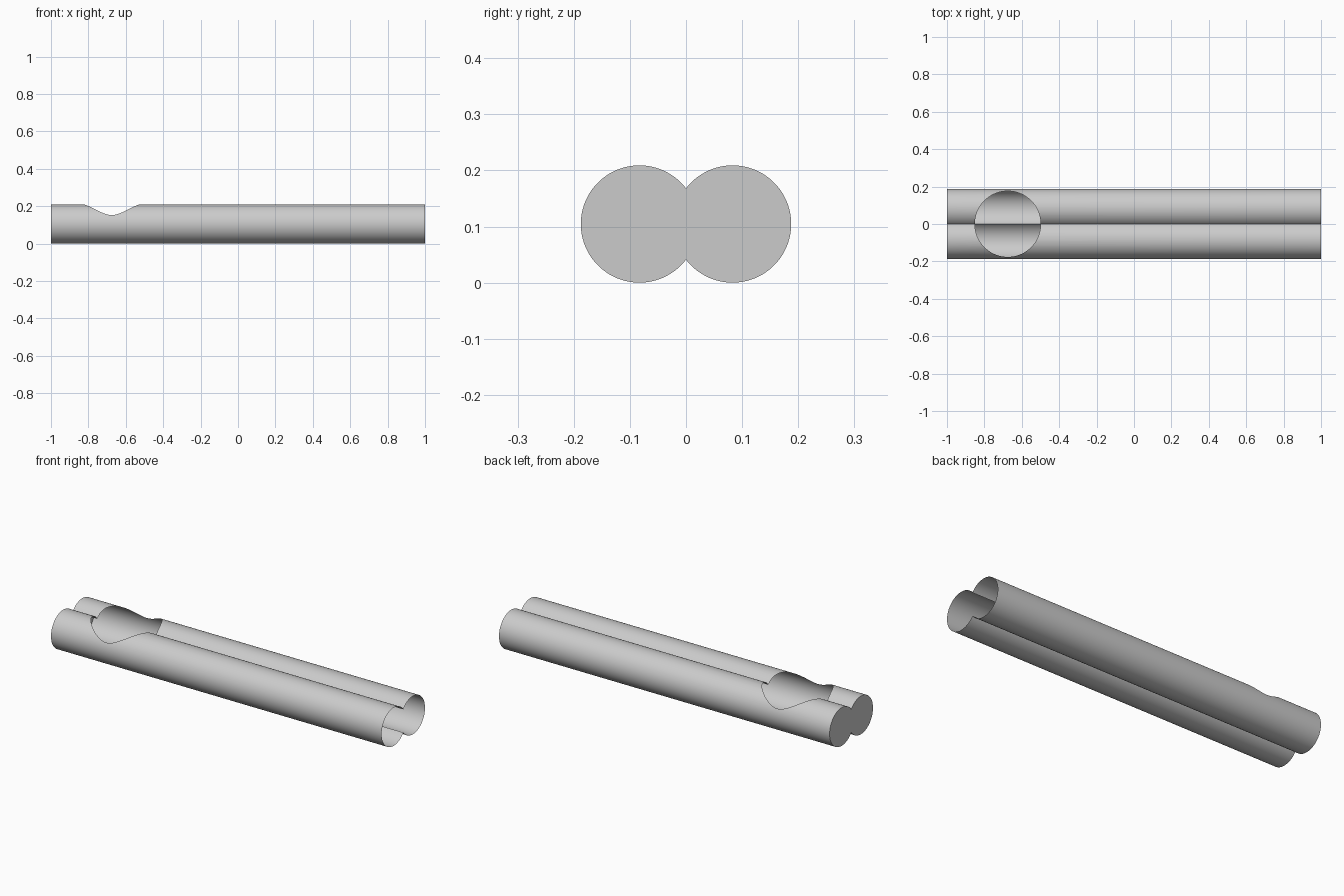
import bpy, bmesh, math
from mathutils import Vector

if "Cube" in bpy.data.objects:
    bpy.data.objects.remove(bpy.data.objects["Cube"], do_unlink=True)

R, OFFSET = 0.1045, 0.083           # tube radius, distance of each axis from the middle
HOLE_X, HOLE_R = -0.675, 0.176
STEPS = 72

grey = bpy.data.materials.new("light grey")
grey.use_nodes = True
colour = (0.6, 0.6, 0.6, 1)
grey.diffuse_color = colour
grey.node_tree.nodes["Principled BSDF"].inputs["Base Color"].default_value = colour


def add_object(name, bm):
    mesh = bpy.data.meshes.new(name)
    bm.to_mesh(mesh)
    bm.free()
    obj = bpy.data.objects.new(name, mesh)
    bpy.context.collection.objects.link(obj)
    return obj


# Double tube: two overlapping circles as one outline, extruded along x
half = math.pi - math.acos(OFFSET / R)
arc = [-half + 2 * half * i / STEPS for i in range(STEPS + 1)]
right_side = [(OFFSET + R * math.cos(a), R + R * math.sin(a)) for a in arc]
outline = right_side + [(-y, z) for y, z in reversed(right_side[1:-1])]

bm = bmesh.new()
end = bm.faces.new([bm.verts.new((-1, y, z)) for y, z in outline])
extruded = bmesh.ops.extrude_face_region(bm, geom=[end], use_keep_orig=True)
bmesh.ops.translate(bm, vec=(2, 0, 0),
                    verts=[g for g in extruded["geom"] if isinstance(g, bmesh.types.BMVert)])
bmesh.ops.recalc_face_normals(bm, faces=bm.faces)
tube = add_object("double_tube", bm)
tube.data.materials.append(grey)

# Round opening cut down from above
bm = bmesh.new()
bmesh.ops.create_cone(bm, cap_ends=True, segments=96, radius1=HOLE_R, radius2=HOLE_R, depth=0.3)
bmesh.ops.translate(bm, verts=bm.verts, vec=(HOLE_X, 0, R + 0.15))
cutter = add_object("hole_cutter", bm)
cutter.hide_render = True

cut = tube.modifiers.new("hole", 'BOOLEAN')
cut.operation = 'DIFFERENCE'
cut.solver = 'EXACT'
cut.object = cutter
bpy.context.view_layer.objects.active = tube
tube.select_set(True)
cutter.select_set(False)
bpy.ops.object.modifier_apply(modifier=cut.name)
bpy.data.objects.remove(cutter, do_unlink=True)

# Leave a thin skin: remove the walls of the cut and open the +x end
bm = bmesh.new()
bm.from_mesh(tube.data)
axis = Vector((HOLE_X, 0))


def unwanted(face):
    in_hole = all((v.co.xy - axis).length < HOLE_R + 0.001 for v in face.verts)
    return in_hole or all(v.co.x > 0.999 for v in face.verts)


bmesh.ops.delete(bm, geom=[f for f in bm.faces if unwanted(f)], context='FACES')
bm.to_mesh(tube.data)
bm.free()
bpy.ops.object.shade_smooth_by_angle(angle=math.radians(30))
